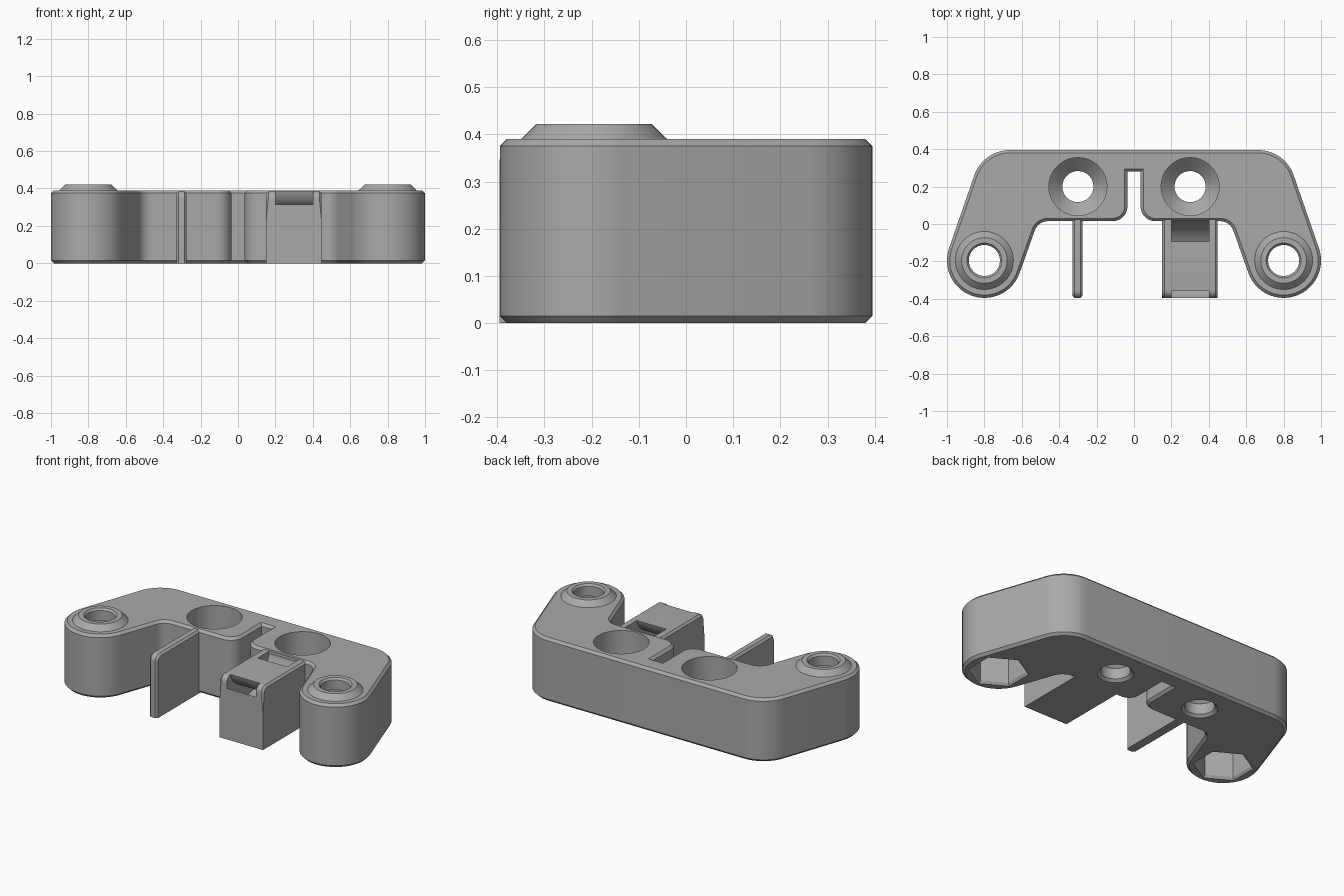
import bpy, bmesh
from math import cos, sin, radians, pi
from mathutils import Matrix

if "Cube" in bpy.data.objects:
    bpy.data.objects.remove(bpy.data.objects["Cube"], do_unlink=True)

grey = bpy.data.materials.new("plain grey")
grey.use_nodes = True
grey.diffuse_color = (0.4, 0.4, 0.4, 1)
grey.node_tree.nodes["Principled BSDF"].inputs["Base Color"].default_value = grey.diffuse_color

HEIGHT, CHAMFER = 0.39, 0.015
EAR, SCREW = (0.8, -0.195), (0.3, 0.2)


def make_object(name, bm):
    bmesh.ops.recalc_face_normals(bm, faces=bm.faces)
    mesh = bpy.data.meshes.new(name)
    bm.to_mesh(mesh)
    bm.free()
    mesh.materials.append(grey)
    obj = bpy.data.objects.new(name, mesh)
    bpy.context.collection.objects.link(obj)
    return obj


def prism(points, offset):
    """Extrude a closed outline of 3D points along an offset."""
    bm = bmesh.new()
    face = bm.faces.new([bm.verts.new(p) for p in points])
    extruded = bmesh.ops.extrude_face_region(bm, geom=[face], use_keep_orig=True)
    moved = [v for v in extruded["geom"] if isinstance(v, bmesh.types.BMVert)]
    bmesh.ops.translate(bm, verts=moved, vec=offset)
    return bm


def bevel(bm, rule, width):
    edges = [e for e in bm.edges if rule(*e.verts)]
    bmesh.ops.bevel(bm, geom=edges, offset=width, segments=1, profile=0.5, affect='EDGES')


def arc(cx, cy, r, start, end, steps=12):
    angles = [radians(start + (end - start) * i / steps) for i in range(steps + 1)]
    return [(cx + r * cos(a), cy + r * sin(a)) for a in angles]


def lathe(name, profile, centre, sides=48, turn=0.0):
    """Closed solid of stacked rings given as (radius, z)."""
    bm = bmesh.new()
    rings = []
    for r, z in profile:
        rings.append([bm.verts.new((centre[0] + r * cos(turn + 2 * pi * i / sides),
                                    centre[1] + r * sin(turn + 2 * pi * i / sides), z))
                      for i in range(sides)])
    for low, high in zip(rings, rings[1:]):
        for i in range(sides):
            j = (i + 1) % sides
            bm.faces.new((low[i], low[j], high[j], high[i]))
    bm.faces.new(rings[0])
    bm.faces.new(rings[-1])
    return make_object(name, bm)


def combine(target, tool, operation):
    tool.hide_render = True
    mod = target.modifiers.new(operation.lower(), 'BOOLEAN')
    mod.operation, mod.object, mod.solver = operation, tool, 'EXACT'
    with bpy.context.temp_override(object=target, active_object=target):
        bpy.ops.object.modifier_apply(modifier=mod.name)
    bpy.data.objects.remove(tool, do_unlink=True)


# Main bracket: half outline from the notch round the ear to the back
half = [(0.035, 0.28)]
half += arc(0.115, 0.095, 0.08, 180, 270)
half += arc(0.46, -0.06, 0.075, 90, 20)
half += arc(*EAR, 0.2, 200, 380, 32)
half += arc(0.665, 0.195, 0.2, 20, 90)
outline = half + [(-x, y) for x, y in reversed(half)]
bm = prism([(x, y, 0) for x, y in outline], (0, 0, HEIGHT))
bevel(bm, lambda a, b: abs(a.co.z - b.co.z) < 0.001, CHAMFER)
body = make_object("bracket_body", bm)

for side in (-1, 1):
    ear = (side * EAR[0], EAR[1])
    screw = (side * SCREW[0], SCREW[1])
    # Raised boss, its bore and the six-sided nut pocket beneath
    combine(body, lathe("boss", [(0.155, 0.35), (0.155, HEIGHT), (0.122, 0.422)], ear), 'UNION')
    combine(body, lathe("bore", [(0.083, 0.2), (0.083, 0.41), (0.1, 0.43)], ear), 'DIFFERENCE')
    combine(body, lathe("nut_pocket", [(0.175, -0.01), (0.155, 0.015), (0.155, 0.35)],
                        ear, 6, pi / 2), 'DIFFERENCE')
    # Deep countersunk screw hole
    combine(body, lathe("screw_hole", [(0.11, -0.01), (0.083, 0.015), (0.083, 0.08),
                                       (0.155, 0.15), (0.155, 0.45)], screw), 'DIFFERENCE')


# Side profile shared by the fin and the tie block, rounded at the top front
def side_plate(x0, x1, radius):
    top = 0.385
    profile = [(0.03, 0), (0.03, top)]
    profile += arc(-0.395 + radius, top - radius, radius, 90, 180, 8) + [(-0.395, 0)]
    return prism([(x0, y, z) for y, z in profile], (x1 - x0, 0, 0))


# Thin fin with chamfered top and front edges
bm = side_plate(-0.33, -0.275, 0.04)
bevel(bm, lambda a, b: abs(a.co.x - b.co.x) < 0.001 and max(a.co.z, b.co.z) > 0.1
      and min(a.co.y, b.co.y) < 0.02, 0.012)
fin = make_object("fin", bm)

# Tie block with a curved channel from its front to its top
bm = side_plate(0.15, 0.447, 0.04)
bevel(bm, lambda a, b: abs(a.co.x - b.co.x) < 0.001 and min(a.co.z, b.co.z) > 0.34, 0.012)
block = make_object("tie_block", bm)
channel = arc(-0.2, 0.42, 0.222, 180, 360, 24) + arc(-0.225, 0.42, 0.137, 360, 180, 24)
combine(block, make_object("channel", prism([(0.2, y, z) for y, z in channel], (0.2, 0, 0))),
        'DIFFERENCE')

# Smooth the curved walls and keep the chamfers crisp
for obj in (body, fin, block):
    bpy.ops.object.select_all(action='DESELECT')
    obj.select_set(True)
    bpy.context.view_layer.objects.active = obj
    bpy.ops.object.shade_smooth_by_angle(angle=radians(25))
